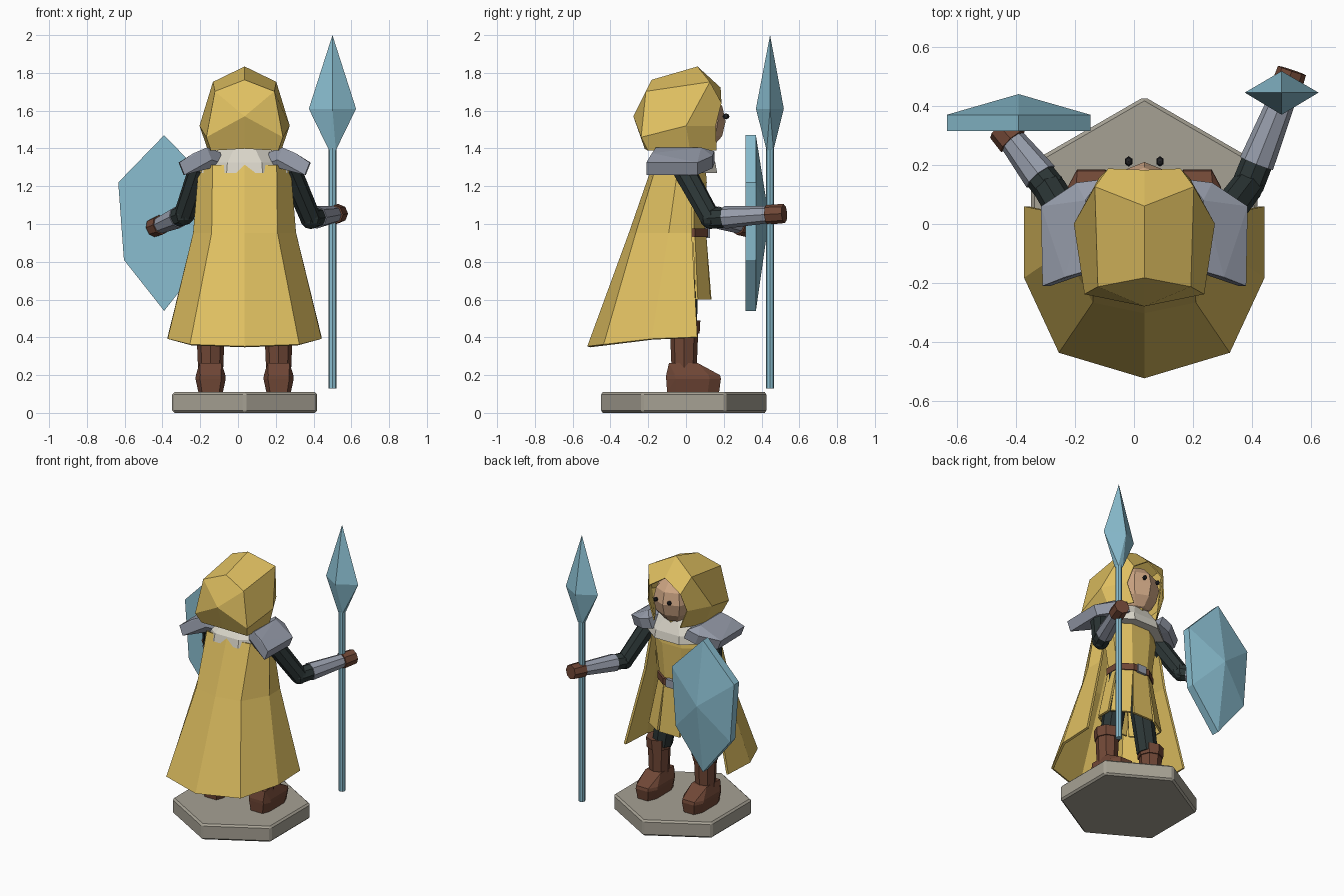
import bpy, bmesh, math
from mathutils import Vector

if "Cube" in bpy.data.objects:
    bpy.data.objects.remove(bpy.data.objects["Cube"], do_unlink=True)

CX = 0.035  # body centre line


def material(name, r, g, b):
    lin = [((c / 255 + 0.055) / 1.055) ** 2.4 for c in (r, g, b)] + [1]
    m = bpy.data.materials.new(name)
    m.use_nodes = True
    m.diffuse_color = lin
    bsdf = m.node_tree.nodes["Principled BSDF"]
    bsdf.inputs["Base Color"].default_value = lin
    bsdf.inputs["Roughness"].default_value = 0.9
    return m


GOLD = material("gold cloth", 224, 192, 97)
BLUE = material("pale blue", 138, 190, 208)
STEEL = material("steel", 150, 156, 170)
LIGHT = material("light grey", 218, 214, 202)
BROWN = material("brown leather", 112, 71, 54)
DARK = material("dark cloth", 44, 54, 54)
STONE = material("stone", 166, 161, 148)
SKIN = material("skin", 206, 166, 132)
BLACK = material("eye black", 35, 35, 38)


def finish(name, bm, mat):
    bmesh.ops.recalc_face_normals(bm, faces=bm.faces)
    me = bpy.data.meshes.new(name)
    bm.to_mesh(me)
    bm.free()
    me.materials.append(mat)
    ob = bpy.data.objects.new(name, me)
    bpy.context.scene.collection.objects.link(ob)
    return ob


def hull(name, pts, mat):
    bm = bmesh.new()
    for p in pts:
        bm.verts.new(p)
    bmesh.ops.convex_hull(bm, input=bm.verts)
    bmesh.ops.dissolve_limit(bm, angle_limit=0.02, verts=bm.verts, edges=bm.edges)
    return finish(name, bm, mat)


def loft(name, rows, mat, closed=False, caps=False):
    bm = bmesh.new()
    rings = [[bm.verts.new(p) for p in row] for row in rows]
    n = len(rings[0])
    for a, b in zip(rings, rings[1:]):
        for i in range(n if closed else n - 1):
            j = (i + 1) % n
            bm.faces.new((a[i], a[j], b[j], b[i]))
    if caps:
        bm.faces.new(rings[0])
        bm.faces.new(rings[-1])
    return finish(name, bm, mat)


def tube(name, p, q, r1, r2, n, mat):
    p, q = Vector(p), Vector(q)
    bm = bmesh.new()
    bmesh.ops.create_cone(bm, cap_ends=True, segments=n, radius1=r1, radius2=r2, depth=(q - p).length)
    ob = finish(name, bm, mat)
    ob.location = (p + q) / 2
    ob.rotation_mode = 'QUATERNION'
    ob.rotation_quaternion = (q - p).to_track_quat('Z', 'Y')
    return ob


def ball(name, loc, scale, mat, u=8, v=6):
    bm = bmesh.new()
    bmesh.ops.create_uvsphere(bm, u_segments=u, v_segments=v, radius=1)
    ob = finish(name, bm, mat)
    ob.location, ob.scale = loc, scale
    return ob


def box(name, lo, hi, mat):
    return hull(name, [(x, y, z) for x in (lo[0], hi[0]) for y in (lo[1], hi[1]) for z in (lo[2], hi[2])], mat)


def octagon(a, b, z, y=0.0):
    k = math.cos(math.pi / 8)
    return [(CX + a / k * math.cos(t), y + b / k * math.sin(t), z)
            for t in [math.pi / 8 + i * math.pi / 4 for i in range(8)]]


def mirrored(half):
    """Half row ending on the centre line -> full row."""
    return [(CX + x, y, z) for x, y, z in half] + [(CX - x, y, z) for x, y, z in half[-2::-1]]


def thicken(ob, t):
    m = ob.modifiers.new("thickness", 'SOLIDIFY')
    m.thickness, m.offset = t, 0


# Hexagonal base
base = tube("base", (CX, -0.012, 0), (CX, -0.012, 0.11), 0.443, 0.443, 6, STONE)
base.rotation_mode = 'XYZ'
bev = base.modifiers.new("bevel", 'BEVEL')
bev.width, bev.segments = 0.012, 1

# Legs and boots
for s, side in ((1, "left"), (-1, "right")):
    x = CX + s * 0.18
    sole = []
    for z, w, back, front in ((0.11, .065, -.1, .175), (0.18, .08, -.105, .185), (0.2, .078, -.105, .18)):
        for e in (-1, 1):
            sole += [(x + e * w * .7, back, z), (x + e * w, back + .05, z),
                     (x + e * w, front - .06, z), (x + e * w * .6, front, z)]
    sole += [(x + e * .058, y, .265) for e in (-1, 1) for y in (-.09, .06)]
    hull(side + "_boot_foot", sole, BROWN)
    for part, z0, z1, r0, r1, m in (("boot_shaft", .22, .44, .066, .075, BROWN),
                                    ("boot_cuff", .42, .49, .082, .086, BROWN),
                                    ("leg", .45, .92, .068, .078, DARK)):
        tube(f"{side}_{part}", (x - s * (0.05 if part == "leg" else 0) * 0.5, -.01, z0),
             (x - s * (0.1 if part == "leg" else 0), -.01, z1), r0, r1, 8, m)

# Tunic, split skirt and belt
loft("tunic", [octagon(.15, .1, 1.34), octagon(.18, .11, 1.22), octagon(.14, .1, .95), octagon(.15, .1, .88)],
     GOLD, True, True)
top, hem = octagon(.14, .1, .95), octagon(.215, .128, .6)
for i in range(8):
    a, b = Vector(hem[i]), Vector(hem[(i + 1) % 8])
    panel = loft(f"skirt_panel_{i + 1}", [[top[i], top[(i + 1) % 8]], [a.lerp(b, .05), b.lerp(a, .05)]], GOLD)
    thicken(panel, .014)
loft("belt", [octagon(.155, .117, .93), octagon(.155, .117, .975)], BROWN, True, True)
box("belt_buckle", (CX - .035, .1, .925), (CX + .035, .126, .98), STEEL)

# Cape, open at the front
cape = loft("cape", [
    mirrored([(.2, .03, 1.31), (.235, -.04, 1.31), (.165, -.15, 1.31), (0, -.17, 1.31)]),
    mirrored([(.265, .03, .95), (.265, -.09, .95), (.17, -.26, .95), (0, -.295, .95)]),
    mirrored([(.4, .06, .4), (.4, -.18, .39), (.285, -.43, .36), (0, -.515, .35)])], GOLD)
thicken(cape, .016)

# Mantle around the neck
loft("mantle", [octagon(.12, .11, 1.41), octagon(.22, .165, 1.325, -.01), octagon(.23, .175, 1.27, -.01),
                octagon(.15, .12, 1.27)], LIGHT, True, True)

# Shoulder guards
for s, side in ((1, "left"), (-1, "right")):
    rim = [(.35, .06, 1.325), (.345, -.21, 1.325), (.27, -.18, 1.375), (.2, -.16, 1.405),
           (.2, .08, 1.405), (.15, .15, 1.385), (.23, .14, 1.36), (.13, -.1, 1.38)]
    hull(side + "_shoulder_guard",
         [(CX + s * (x - d * .4), y, z - d) for x, y, z in rim for d in (0, .065)], STEEL)

# Head and eyes
ball("head", (CX, .07, 1.545), (.145, .14, .16), SKIN)
tube("neck", (CX, .03, 1.36), (CX, .05, 1.46), .09, .08, 8, GOLD)
for s, side in ((1, "left"), (-1, "right")):
    ball(side + "_eye", (CX + s * .053, .212, 1.57), (.014, .018, .016), BLACK, 6, 4)

# Hood
hood = loft("hood", [
    mirrored([(.1, .16, 1.39), (.15, .155, 1.52), (.12, .185, 1.64), (0, .18, 1.72)]),
    mirrored([(.19, .02, 1.39), (.235, 0, 1.52), (.165, .125, 1.75), (0, .06, 1.83)]),
    mirrored([(.175, -.2, 1.39), (.2, -.235, 1.46), (.155, -.21, 1.7), (0, -.18, 1.76)]),
    [(CX, -.215, 1.4)] + [(CX, -.275, 1.57)] * 5 + [(CX, -.215, 1.4)]], GOLD)
bm = bmesh.new()
bm.from_mesh(hood.data)
bmesh.ops.remove_doubles(bm, verts=bm.verts, dist=.0005)
bmesh.ops.recalc_face_normals(bm, faces=bm.faces)
bm.to_mesh(hood.data)
bm.free()
thicken(hood, .008)

# Arms: shoulder, elbow, wrist, fist end
for side, pts in (("left", [(.27, -.02, 1.3), (.385, .13, 1.03), (.505, .43, 1.05), (.535, .52, 1.055)]),
                  ("right", [(-.2, -.02, 1.3), (-.285, .12, 1.05), (-.41, .28, .995), (-.45, .325, .98)])):
    sh, el, wr, end = map(Vector, pts)
    mid = el.lerp(wr, .25)
    tube(side + "_upper_arm", sh, el, .06, .055, 8, DARK)
    ball(side + "_elbow", el, (.057, .057, .057), DARK)
    tube(side + "_forearm", el, mid, .055, .054, 8, DARK)
    tube(side + "_bracer", mid, wr, .06, .046, 8, STEEL)
    tube(side + "_glove", wr, end, .054, .05, 8, BROWN)

# Spear
tube("spear_shaft", (.5, .445, .13), (.5, .445, 1.42), .022, .022, 8, BLUE)
hull("spear_head", [(.375, .445, 1.61), (.625, .445, 1.61), (.5, .37, 1.61), (.5, .518, 1.61), (.5, .445, 2)]
     + [(.5 + a, .445 + b, 1.39) for a in (-.018, .018) for b in (-.018, .018)], BLUE)

# Faceted shield
outline = [(0, 1.47), (.243, 1.22), (.213, .81), (0, .54), (-.213, .81), (-.243, 1.22)]
hull("shield", [(-.391 + x, y, z) for x, z in outline for y in (.315, .37)] + [(-.391, .44, 1.03)], BLUE)
